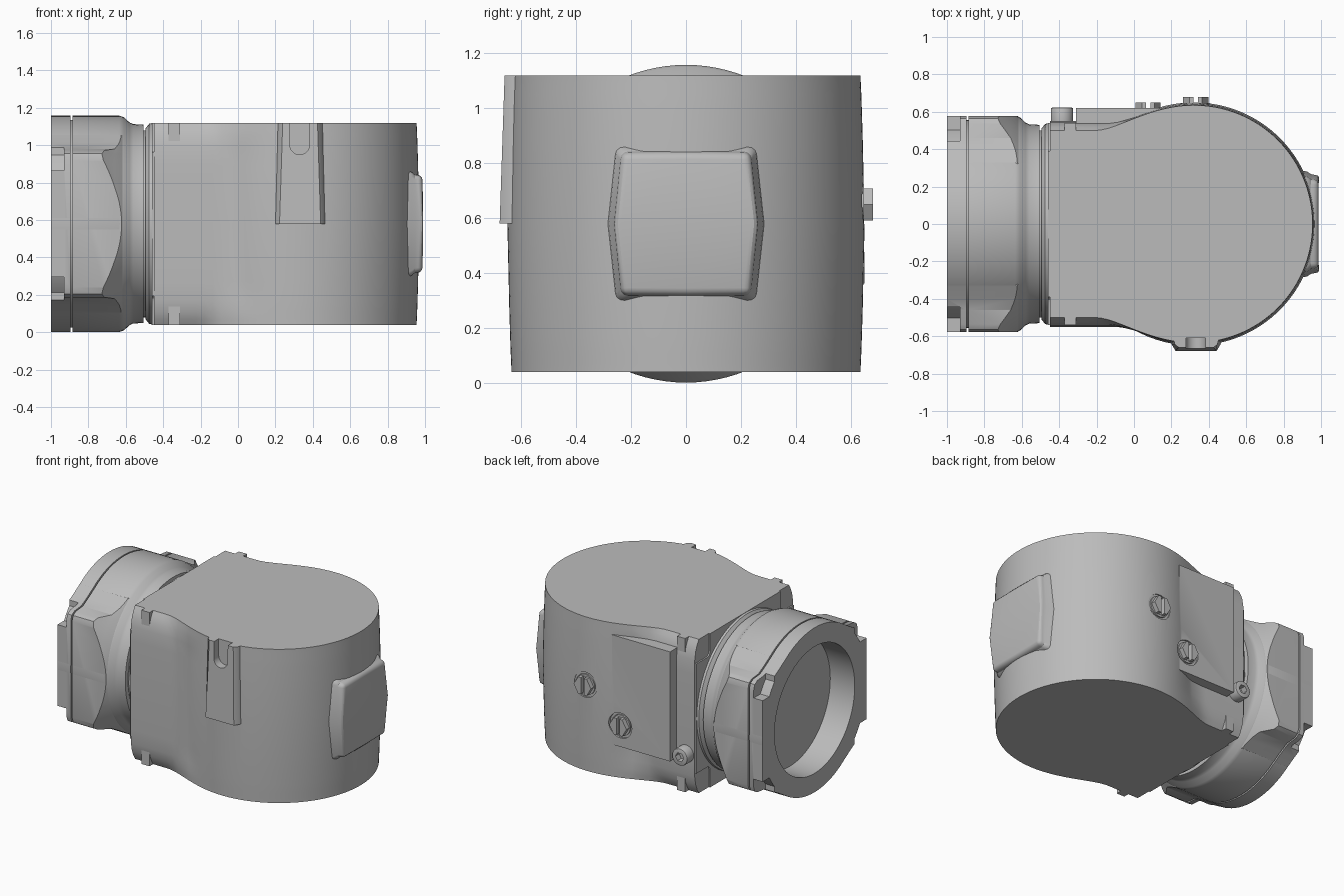
import bpy, bmesh, math
from mathutils import Vector

if "Cube" in bpy.data.objects:
    bpy.data.objects.remove(bpy.data.objects["Cube"])

MID = 0.58           # height of the horizontal bore axis
LOW, HIGH = 0.04, 1.12
CX = 0.32            # centre of the round housing

grey = bpy.data.materials.new("cast_grey")
grey.use_nodes = True
grey.diffuse_color = (0.5, 0.5, 0.5, 1)
grey.node_tree.nodes["Principled BSDF"].inputs["Base Color"].default_value = (0.5, 0.5, 0.5, 1)


def finish(name, bm):
    bmesh.ops.recalc_face_normals(bm, faces=bm.faces)
    mesh = bpy.data.meshes.new(name)
    bm.to_mesh(mesh)
    bm.free()
    mesh.materials.append(grey)
    ob = bpy.data.objects.new(name, mesh)
    bpy.context.collection.objects.link(ob)
    return ob


def loft(name, rings, closed=False):
    """Skin equal-length rings; cap the ends, or join last to first."""
    bm = bmesh.new()
    rows = [[bm.verts.new(p) for p in ring] for ring in rings]
    n = len(rows[0])
    pairs = list(zip(rows, rows[1:])) + ([(rows[-1], rows[0])] if closed else [])
    for a, b in pairs:
        for i in range(n):
            j = (i + 1) % n
            bm.faces.new((a[i], a[j], b[j], b[i]))
    if not closed:
        bm.faces.new(rows[0])
        bm.faces.new(rows[-1])
    return finish(name, bm)


def box(name, x, y, z):
    return loft(name, [[(a, y[0], z[0]), (a, y[1], z[0]), (a, y[1], z[1]), (a, y[0], z[1])] for a in x])


def revolve(name, profile, steps=96):
    """Turn (x, radius) points about the bore axis."""
    rings = []
    for x, r in profile:
        rings.append([(x, r * math.cos(t), MID + r * math.sin(t))
                      for t in (2 * math.pi * i / steps for i in range(steps))])
    return loft(name, rings)


def rod(name, x, z, r, y0, y1, sides=32):
    """Cylinder along y."""
    angles = [2 * math.pi * i / sides for i in range(sides)]
    return loft(name, [[(x + r * math.cos(t), y, z + r * math.sin(t)) for t in angles] for y in (y0, y1)])


def select(ob):
    bpy.ops.object.select_all(action='DESELECT')
    ob.select_set(True)
    bpy.context.view_layer.objects.active = ob


def combine(ob, other, op='DIFFERENCE'):
    mod = ob.modifiers.new("combine", 'BOOLEAN')
    mod.operation, mod.object, mod.solver = op, other, 'EXACT'
    select(ob)
    bpy.ops.object.modifier_apply(modifier=mod.name)
    bpy.data.objects.remove(other)


def bevel(ob, width, segments=3, angle=40):
    mod = ob.modifiers.new("bevel", 'BEVEL')
    mod.width, mod.segments, mod.angle_limit = width, segments, math.radians(angle)
    select(ob)
    bpy.ops.object.modifier_apply(modifier=mod.name)


def soft_max(a, b, k):
    h = max(k - abs(a - b), 0) / k
    return max(a, b) + h * h * k / 4


# Main housing: round drum blending into a neck that narrows at top and bottom
def housing_ring(z, neck, radius, blend):
    half = [(-0.45 + 0.045 * i, neck) for i in range(9)]
    half = [(x, soft_max(math.sqrt(max(radius ** 2 - (x - CX) ** 2, 0)), neck, blend)) for x, _ in half]
    for i in range(49):
        t = math.radians(121 * (1 - i / 48))
        y = radius * math.sin(t)
        half.append((CX + radius * math.cos(t), soft_max(y, neck, blend) if t > 1.5 else y))
    return [(x, y, z) for x, y in half] + [(x, -y, z) for x, y in half[-2::-1]]


levels = [(0, 0.5, 0.635, 0.14), (0.03, 0.518, 0.636, 0.12), (0.07, 0.535, 0.638, 0.1),
          (0.13, 0.546, 0.64, 0.06), (0.23, 0.55, 0.643, 0.03), (0.54, 0.55, 0.65, 0.03)]
rings = [housing_ring(LOW + d, n, r, k) for d, n, r, k in levels]
rings += [housing_ring(HIGH - d, n, r, k) for d, n, r, k in levels[-2::-1]]
housing = loft("housing", rings)

# Rear mounting plate, flush with the drum
combine(housing, box("rear_plate", (-0.31, 0.14), (0.3, 0.62), (0.27, 1.04)), 'UNION')

# Tapered front boss with a round-ended slot open at the top
boss = loft("front_boss", [
    [(CX + 0.012 - w - 0.025, -0.56, z), (CX + 0.012 - w, -0.645, z), (CX + 0.012 - w + 0.02, y, z),
     (CX + 0.012 + w - 0.02, y, z), (CX + 0.012 + w, -0.645, z), (CX + 0.012 + w + 0.025, -0.56, z)]
    for w, y, z in ((0.13, -0.678, MID), (0.113, -0.66, HIGH))])
combine(housing, boss, 'UNION')
combine(housing, box("slot_cut", (0.277, 0.383), (-0.8, -0.61), (1.003, 1.3)))
combine(housing, rod("slot_end", 0.33, 1.003, 0.053, -0.8, -0.61))

# Slotted hex plugs sitting in round spot faces on the rear
for n, (x, z, y) in enumerate(((0.33, 0.65, 0.638), (0.075, 0.42, 0.608))):
    combine(housing, rod("spot_face", x, z, 0.088, y, 0.9))
    plug = rod(f"plug_{n + 1}", x, z, 0.067, y - 0.02, y + 0.042, 6)
    combine(plug, box("plug_slot", (x - 0.012, x + 0.012), (y + 0.012, 0.9), (z - 0.1, z + 0.1)))
    rod(f"plug_washer_{n + 1}", x, z, 0.073, y - 0.02, y + 0.01)

# End pad with slightly bowed sides and a flared foot
outline = [(-0.235, -0.26), (0, -0.262), (0.235, -0.26), (0.262, 0), (0.235, 0.26),
           (0, 0.262), (-0.235, 0.26), (-0.262, 0)]


def pad_ring(x, scale, bow):
    return [(x - bow * abs(b) / 0.26, a * scale, MID + b * scale) for a, b in outline]


pad = loft("end_pad", [pad_ring(0.75, 1.2, 0), pad_ring(0.925, 1.07, 0),
                       pad_ring(0.95, 1.01, 0.005), pad_ring(0.998, 0.99, 0.012)])
bevel(pad, 0.025)

# Square flange with rounded pockets at its four corners
flange = box("flange", (-0.46, -0.31), (-0.54, 0.54), (LOW, HIGH))
for sy in (-1, 1):
    for sz in (-1, 1):
        y = sorted((sy * 0.39, sy * 0.8))
        z = sorted((MID + sz * 0.385, MID + sz * 0.9))
        pocket = box("pocket", (-0.7, -0.372), y, z)
        bevel(pocket, 0.03)
        combine(flange, pocket)
revolve("flange_rim", [(-0.495, 0.3), (-0.495, 0.51), (-0.475, 0.535), (-0.45, 0.54), (-0.45, 0.3)])

# Socket screw on the rear of the flange
screw = rod("socket_screw", -0.385, 0.32, 0.06, 0.5, 0.622)
bevel(screw, 0.008, 2)
combine(screw, rod("socket", -0.385, 0.32, 0.032, 0.58, 0.7, 6))

# Round adapter with an open cup and a seam groove
revolve("adapter", [(-0.81, 0.001), (-0.81, 0.445), (-1, 0.445), (-1, 0.578), (-0.896, 0.578),
                    (-0.896, 0.555), (-0.886, 0.555), (-0.886, 0.578), (-0.635, 0.578), (-0.61, 0.57),
                    (-0.58, 0.542), (-0.56, 0.533), (-0.505, 0.53), (-0.505, 0.5), (-0.48, 0.5), (-0.48, 0.001)])

# Flat side ears of the adapter, split by the seam and trimmed by a cone
quarter = [(0.577, 0.34), (0.565, 0.375), (0.535, 0.393), (0.46, 0.4), (0.4, 0.432), (0.33, 0.475)]
upper = quarter + [(-y, z) for y, z in reversed(quarter)]
section = upper + [(y, -z) for y, z in reversed(upper)]


def ears(name, x0, x1):
    return loft(name, [[(x, y, MID + z) for y, z in section] for x in (x0, x1)])


collar_ears = ears("adapter_collar_ears", -1, -0.896)
combine(collar_ears, revolve("bore_cut", [(-1.2, 0.445), (-0.7, 0.445)]))
for sy in (-1, 1):
    for sz in (-1, 1):
        y = sorted((sy * 0.445, sy * 0.8))
        z = sorted((MID + sz * 0.285, MID + sz * 0.42))
        combine(collar_ears, box("seat_cut", (-1.2, -0.93), y, z))

body_ears = ears("adapter_body_ears", -0.886, -0.55)
combine(body_ears, revolve("cone_trim", [(-1.1, 0.9), (-0.77, 0.72), (-0.72, 0.67), (-0.66, 0.61),
                                         (-0.62, 0.575), (-0.58, 0.53)]), 'INTERSECT')
combine(body_ears, revolve("bore_cut", [(-1.2, 0.445), (-0.81, 0.445)]))

# Smooth the curved faces, keep the machined edges crisp
for ob in list(bpy.context.scene.objects):
    if ob.type == 'MESH':
        select(ob)
        bpy.ops.object.shade_smooth_by_angle(angle=math.radians(30))
